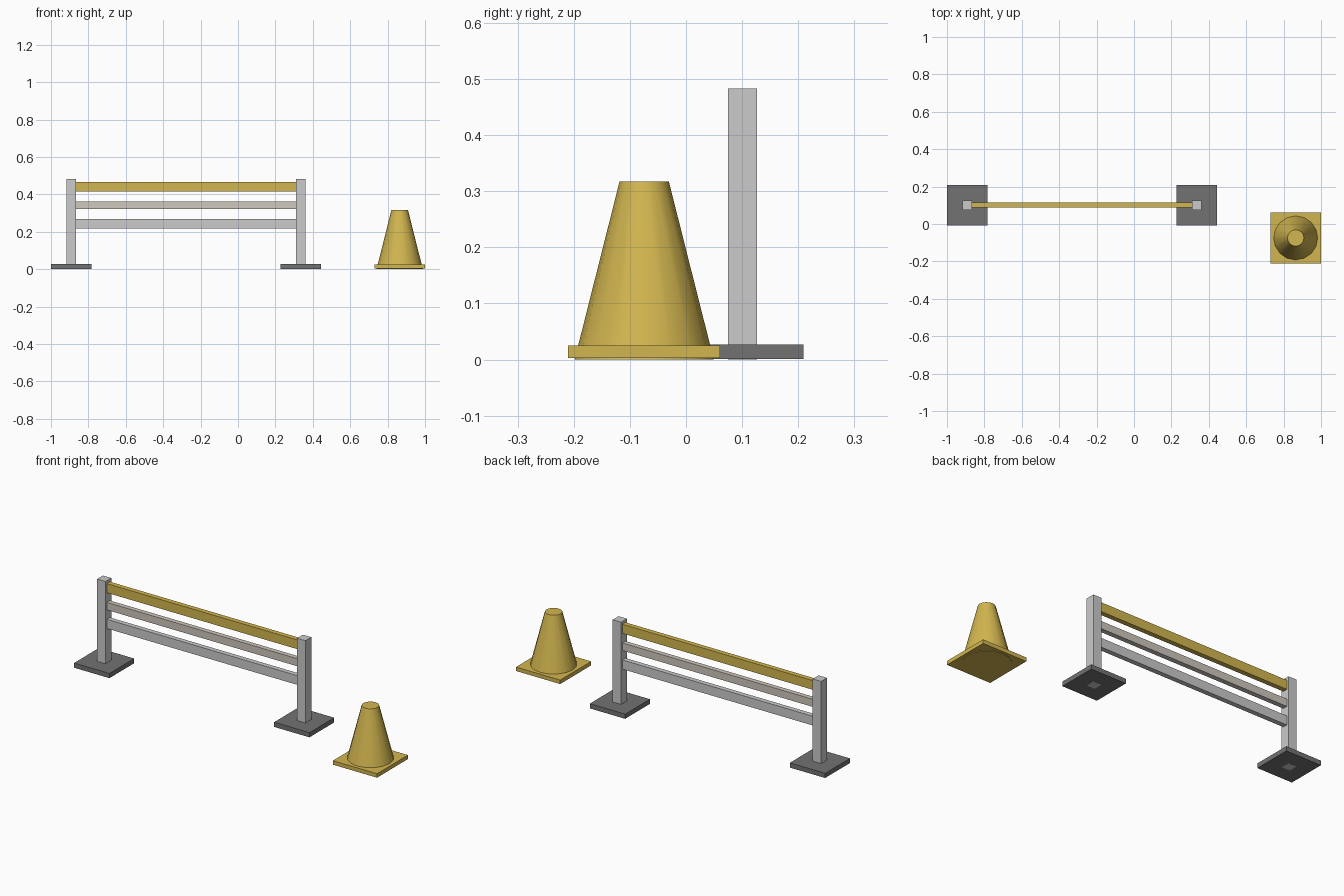
import bpy

if "Cube" in bpy.data.objects:
    bpy.data.objects.remove(bpy.data.objects["Cube"])

BARRIER_Y = 0.1005
POSTS_X = (-0.8915, 0.3355)
CONE_X, CONE_Y = 0.8645, -0.0745


def material(name, rgb):
    mat = bpy.data.materials.new(name)
    mat.diffuse_color = (*rgb, 1)
    mat.use_nodes = True
    mat.node_tree.nodes["Principled BSDF"].inputs["Base Color"].default_value = mat.diffuse_color
    return mat


def box(name, x, y, z, mat=None):
    """Box from (min, max) ranges along each axis."""
    center = [(a + b) / 2 for a, b in (x, y, z)]
    bpy.ops.mesh.primitive_cube_add(size=1, location=center)
    obj = bpy.context.object
    obj.name = name
    obj.scale = [b - a for a, b in (x, y, z)]
    bpy.ops.object.transform_apply(location=False, rotation=False, scale=True)
    if mat:
        obj.data.materials.append(mat)
    return obj


def around(c, half):
    return (c - half, c + half)


yellow = material("yellow", (0.65, 0.47, 0.08))
dark = material("dark_grey", (0.17, 0.17, 0.175))
cream = material("cream", (0.62, 0.58, 0.51))

# Posts standing through their square feet
for side, x in zip(("left", "right"), POSTS_X):
    box(f"{side}_foot", around(x, 0.1085), around(BARRIER_Y, 0.1085), (0.001, 0.027), dark)
    box(f"{side}_post", around(x, 0.0257), around(BARRIER_Y, 0.0257), (0, 0.483))

# Horizontal rails between the posts
rail_x = (POSTS_X[0] + 0.022, POSTS_X[1] - 0.022)
for name, z, mat in (("top_rail", (0.416, 0.467), yellow),
                     ("middle_rail", (0.321, 0.363), cream),
                     ("bottom_rail", (0.218, 0.269), None)):
    box(name, rail_x, around(BARRIER_Y, 0.0135), z, mat)

# Traffic cone: square base with a tapered body
box("cone_base", around(CONE_X, 0.1355), around(CONE_Y, 0.1355), (0.003, 0.025), yellow)
bpy.ops.mesh.primitive_cone_add(vertices=16, radius1=0.124, radius2=0.044,
                                depth=0.317, location=(CONE_X, CONE_Y, 0.1585))
cone = bpy.context.object
cone.name = "cone_body"
cone.data.materials.append(yellow)
bpy.ops.object.shade_smooth_by_angle()
